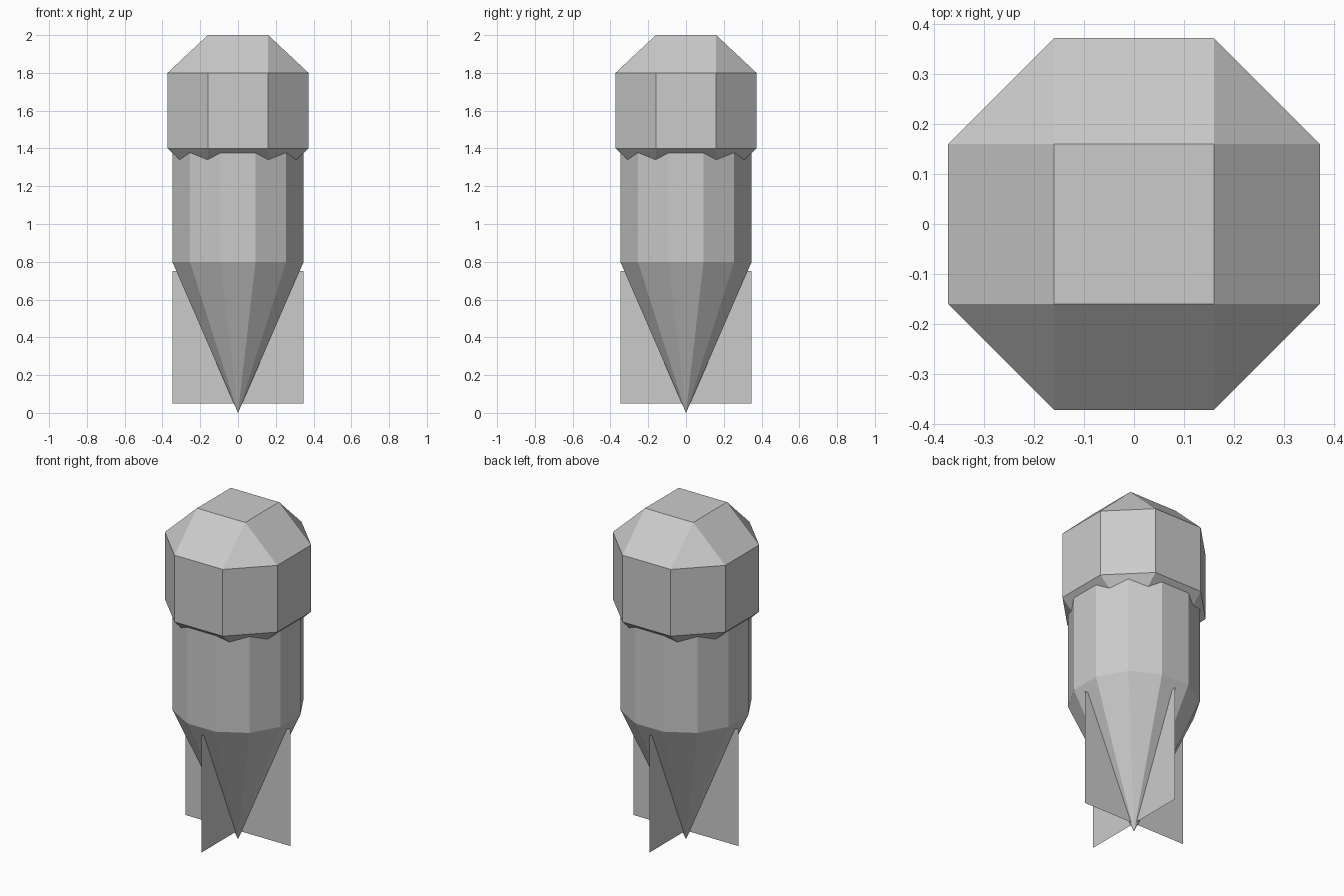
import bpy, bmesh
from math import radians, pi
from mathutils import Matrix

cube = bpy.data.objects.get("Cube")
if cube:
    bpy.data.objects.remove(cube, do_unlink=True)

GREY = (0.6, 0.6, 0.6, 1)
grey = bpy.data.materials.new("plain_grey")
grey.use_nodes = True
grey.diffuse_color = GREY
grey.node_tree.nodes["Principled BSDF"].inputs["Base Color"].default_value = GREY


def add_part(name, bm):
    mesh = bpy.data.meshes.new(name)
    bm.to_mesh(mesh)
    bm.free()
    mesh.materials.append(grey)
    obj = bpy.data.objects.new(name, mesh)
    bpy.context.collection.objects.link(obj)
    return obj


def add_cone(name, sides, r_low, r_high, z_low, z_high):
    bm = bmesh.new()
    place = Matrix.Translation((0, 0, (z_low + z_high) / 2)) @ Matrix.Rotation(pi / sides, 4, "Z")
    bmesh.ops.create_cone(bm, cap_ends=True, segments=sides, radius1=r_low,
                          radius2=r_high, depth=z_high - z_low, matrix=place)
    bmesh.ops.remove_doubles(bm, verts=bm.verts, dist=0.0001)
    return add_part(name, bm)


# Head: octagonal block tapering to a small square above and below
OUTER, INNER = 0.373, 0.16
bm = bmesh.new()
for sx in (-1, 1):
    for sy in (-1, 1):
        for z_end, z_rim in ((1.2, 1.4), (2.0, 1.8)):
            bm.verts.new((sx * INNER, sy * INNER, z_end))
            bm.verts.new((sx * OUTER, sy * INNER, z_rim))
            bm.verts.new((sx * INNER, sy * OUTER, z_rim))
bmesh.ops.convex_hull(bm, input=bm.verts)
bmesh.ops.dissolve_limit(bm, angle_limit=radians(1), verts=bm.verts, edges=bm.edges)
bmesh.ops.recalc_face_normals(bm, faces=bm.faces)
add_part("head", bm)

# Twelve-sided body and pointed lower end
RADIUS = 0.36
add_cone("body", 12, RADIUS, RADIUS, 0.8, 1.42)
add_cone("point", 12, 0, RADIUS, 0, 0.8)

# Two thin crossed sheets make four fins
for name, turn in (("side_fins", 0), ("front_back_fins", pi / 2)):
    bm = bmesh.new()
    corners = ((-0.347, 0.05), (0.347, 0.05), (0.347, 0.75), (-0.347, 0.75))
    bm.faces.new([bm.verts.new((x, 0, z)) for x, z in corners])
    bmesh.ops.rotate(bm, verts=bm.verts, matrix=Matrix.Rotation(turn, 3, "Z"))
    add_part(name, bm)
